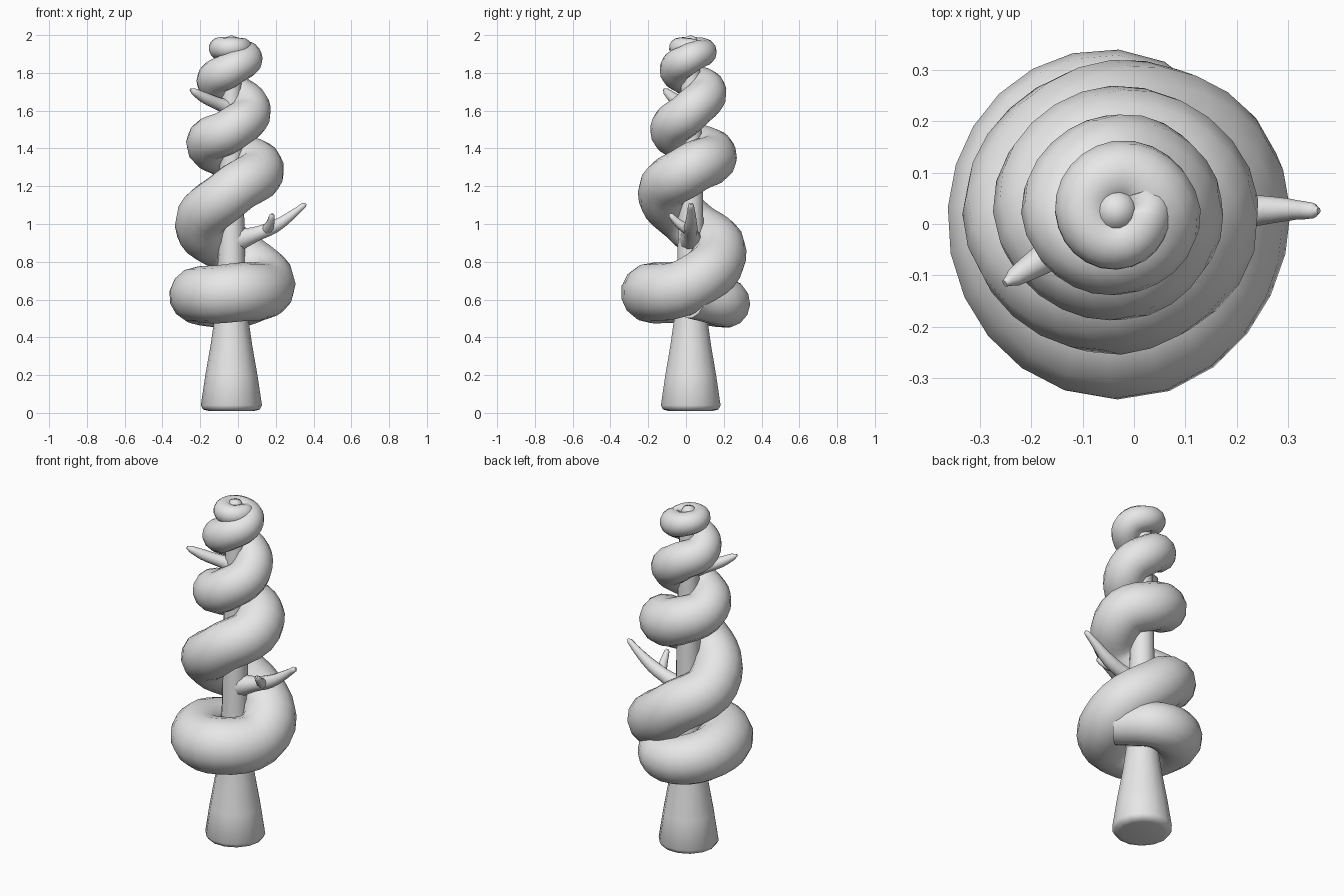
import bpy, bmesh, math
from mathutils import Vector

cube = bpy.data.objects.get("Cube")
if cube:
    bpy.data.objects.remove(cube, do_unlink=True)

AXIS = Vector((-0.035, 0.025, 0))

grey = bpy.data.materials.new("plain_grey")
grey.use_nodes = True
grey.diffuse_color = (0.8, 0.8, 0.8, 1)
grey.node_tree.nodes["Principled BSDF"].inputs["Base Color"].default_value = (0.8, 0.8, 0.8, 1)


def tube(name, points, sides=4, steps=5):
    """Tapered round tube through (position, radius) points, with closed ends."""
    curve = bpy.data.curves.new(name, "CURVE")
    curve.dimensions = "3D"
    curve.bevel_depth = 1.0
    curve.bevel_resolution = sides
    curve.resolution_u = steps
    curve.use_fill_caps = True
    spline = curve.splines.new("BEZIER")
    spline.radius_interpolation = "CARDINAL"
    spline.bezier_points.add(len(points) - 1)
    for bp, (co, radius) in zip(spline.bezier_points, points):
        bp.co = co
        bp.radius = radius
        bp.handle_left_type = bp.handle_right_type = "AUTO"
    obj = bpy.data.objects.new(name, curve)
    bpy.context.collection.objects.link(obj)
    bpy.ops.object.select_all(action="DESELECT")
    obj.select_set(True)
    bpy.context.view_layer.objects.active = obj
    bpy.ops.object.convert(target="MESH")
    obj = bpy.context.object
    obj.data.materials.clear()
    obj.data.materials.append(grey)
    bpy.ops.object.shade_smooth_by_angle(angle=math.radians(60))
    return obj


# Trunk: flared base, slim shaft, domed tip
profile = [(0.0, 0.01), (0.12, 0.01), (0.15, 0.018), (0.162, 0.04), (0.138, 0.2),
           (0.11, 0.36), (0.09, 0.5), (0.072, 0.8), (0.062, 1.4), (0.05, 1.85),
           (0.042, 1.96), (0.03, 1.988), (0.0, 2.0)]
bm = bmesh.new()
verts = [bm.verts.new((r, 0, z)) for r, z in profile]
edges = [bm.edges.new(pair) for pair in zip(verts, verts[1:])]
bmesh.ops.spin(bm, geom=verts + edges, axis=(0, 0, 1), cent=(0, 0, 0),
               angle=math.tau, steps=14, use_duplicate=False)
bmesh.ops.remove_doubles(bm, verts=bm.verts, dist=0.0005)
bmesh.ops.recalc_face_normals(bm, faces=bm.faces)
mesh = bpy.data.meshes.new("trunk")
bm.to_mesh(mesh)
bm.free()
mesh.materials.append(grey)
trunk = bpy.data.objects.new("trunk", mesh)
trunk.location = AXIS
bpy.context.collection.objects.link(trunk)
bpy.ops.object.select_all(action="DESELECT")
trunk.select_set(True)
bpy.context.view_layer.objects.active = trunk
bpy.ops.object.shade_smooth_by_angle(angle=math.radians(60))

# Spiral foliage: outer reach, height and thickness at every quarter turn
quarters = [(0.29, 0.61, 0.11), (0.315, 0.58, 0.13), (0.33, 0.62, 0.145), (0.37, 0.635, 0.155),
            (0.34, 0.68, 0.15), (0.295, 0.86, 0.145), (0.30, 1.0, 0.14), (0.28, 1.17, 0.135),
            (0.28, 1.29, 0.135), (0.245, 1.36, 0.13), (0.24, 1.43, 0.12), (0.215, 1.5, 0.115),
            (0.21, 1.6, 0.11), (0.19, 1.7, 0.105), (0.185, 1.76, 0.095), (0.165, 1.82, 0.09),
            (0.165, 1.88, 0.08), (0.137, 1.915, 0.067), (0.12, 1.93, 0.06), (0.115, 1.932, 0.055),
            (0.11, 1.935, 0.05)]


def around(turn, reach, z):
    a = turn * math.pi / 2
    return AXIS + Vector((reach * math.cos(a), reach * math.sin(a), z))


path = [(around(i, reach - r, z), r) for i, (reach, z, r) in enumerate(quarters)]
path.append((around(20.45, 0.062, 1.94), 0.035))
tube("spiral_foliage", path, sides=5, steps=6)

# Bare branches
tube("lower_branch", [(Vector(p), r) for p, r in [
    ((-0.02, 0.025, 0.91), 0.065), ((0.09, 0.025, 0.945), 0.042), ((0.2, 0.025, 0.99), 0.035),
    ((0.3, 0.028, 1.06), 0.022), ((0.35, 0.026, 1.1), 0.015), ((0.36, 0.026, 1.107), 0.006)]], 3, 3)
tube("lower_twig", [(Vector(p), r) for p, r in [
    ((0.15, 0.02, 0.965), 0.03), ((0.17, -0.035, 1.0), 0.023),
    ((0.18, -0.08, 1.045), 0.014), ((0.182, -0.087, 1.053), 0.006)]], 3, 3)
tube("upper_branch", [(Vector(p), r) for p, r in [
    ((-0.03, 0.02, 1.61), 0.045), ((-0.1, -0.02, 1.635), 0.034), ((-0.18, -0.07, 1.67), 0.029),
    ((-0.235, -0.105, 1.702), 0.018), ((-0.252, -0.116, 1.712), 0.007)]], 3, 3)
